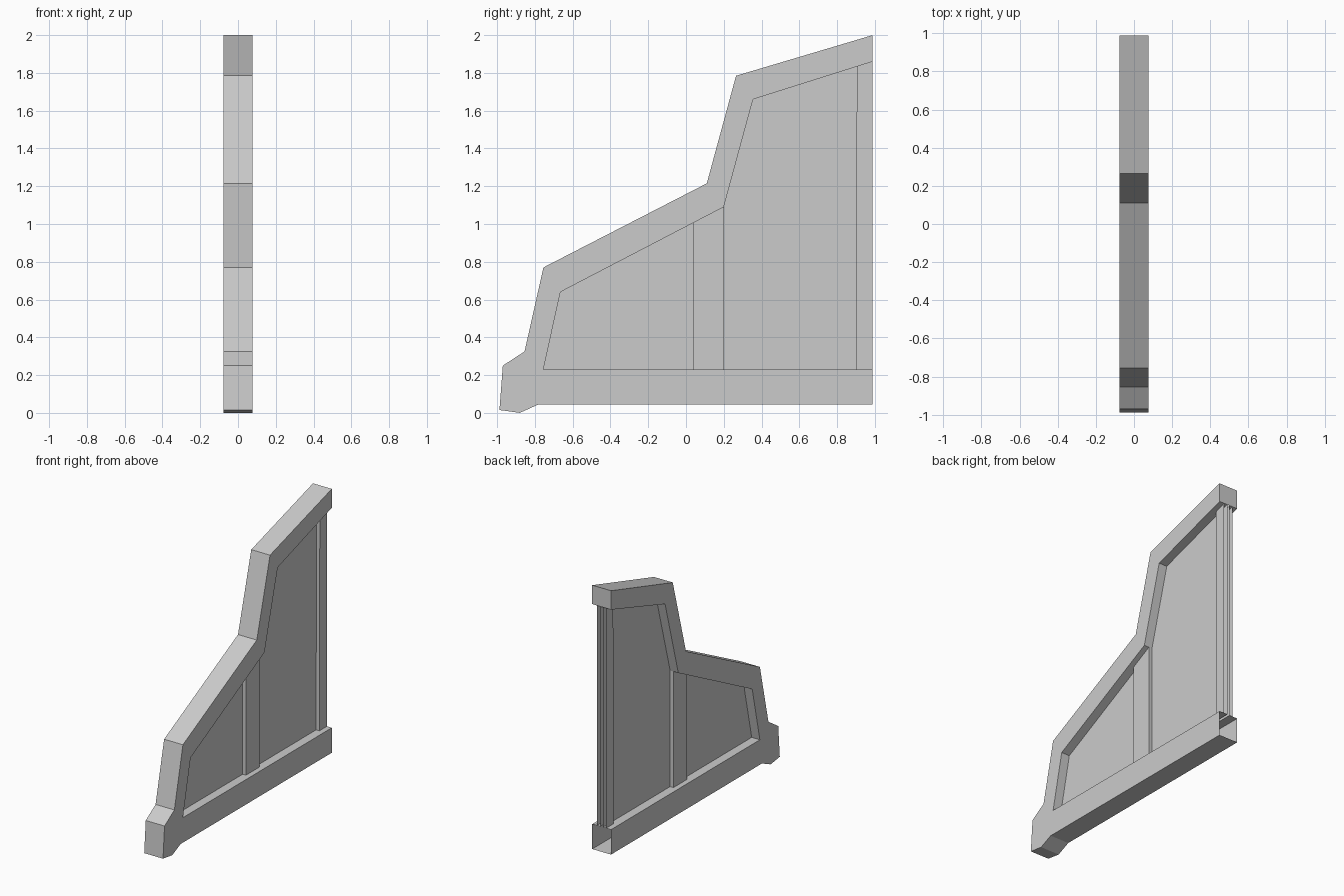
import bpy, bmesh

if "Cube" in bpy.data.objects:
    bpy.data.objects.remove(bpy.data.objects["Cube"])

HALF, POST, PANEL = 0.077, 0.037, 0.01   # x depth of each layer


def part(name, profile, x, walls=None):
    """Flat (y, z) face at depth x, plus walls {edge index: inner depth}, mirrored on X."""
    bm = bmesh.new()
    bm.faces.new([bm.verts.new((x, y, z)) for y, z in profile])
    n = len(profile)
    for i, inner in (walls or {}).items():
        a, b = profile[i], profile[(i + 1) % n]
        bm.faces.new([bm.verts.new(v) for v in
                      ((inner, *a), (inner, *b), (x, *b), (x, *a))])
    bmesh.ops.remove_doubles(bm, verts=bm.verts, dist=0.0005)
    me = bpy.data.meshes.new(name)
    bm.to_mesh(me)
    bm.free()
    ob = bpy.data.objects.new(name, me)
    bpy.context.collection.objects.link(ob)
    mod = ob.modifiers.new("mirror", 'MIRROR')
    mod.use_axis = (True, False, False)
    mod.merge_threshold = 0.0005
    return ob


# Opening inside the frame, from bottom right round to top right
opening = [(0.988, 0.23), (-0.755, 0.23), (-0.665, 0.64),
           (0.2, 1.09), (0.355, 1.66), (0.988, 1.86)]

# Stepped frame: C-shaped side face, outer walls, recess ledges, hollow bottom rail end
foot = [(-0.988, 0.015), (-0.88, 0.0), (-0.78, 0.045), (0.988, 0.045)]
upper = [(0.988, 2.0), (0.265, 1.785), (0.11, 1.215),
         (-0.755, 0.77), (-0.855, 0.325), (-0.97, 0.25)]
walls = {i: 0.0 for i in (0, 1, 2, *range(9, 16))}
walls.update({i: PANEL for i in range(4, 9)})
part("frame", foot + opening + upper, HALF, walls)

# Recessed thin double panel
part("panel", opening[::-1], PANEL)

# Middle post and open-backed end post
part("middle_post", [(0.04, 0.23), (0.2, 0.23), (0.2, 1.09), (0.04, 1.007)],
     POST, {1: PANEL, 3: PANEL})
part("end_post", [(0.9, 0.23), (0.988, 0.23), (0.988, 1.86), (0.905, 1.834)],
     POST, {3: PANEL})

# Face the panel outward
me = bpy.data.objects["panel"].data
if me.polygons[0].normal.x < 0:
    me.flip_normals()
